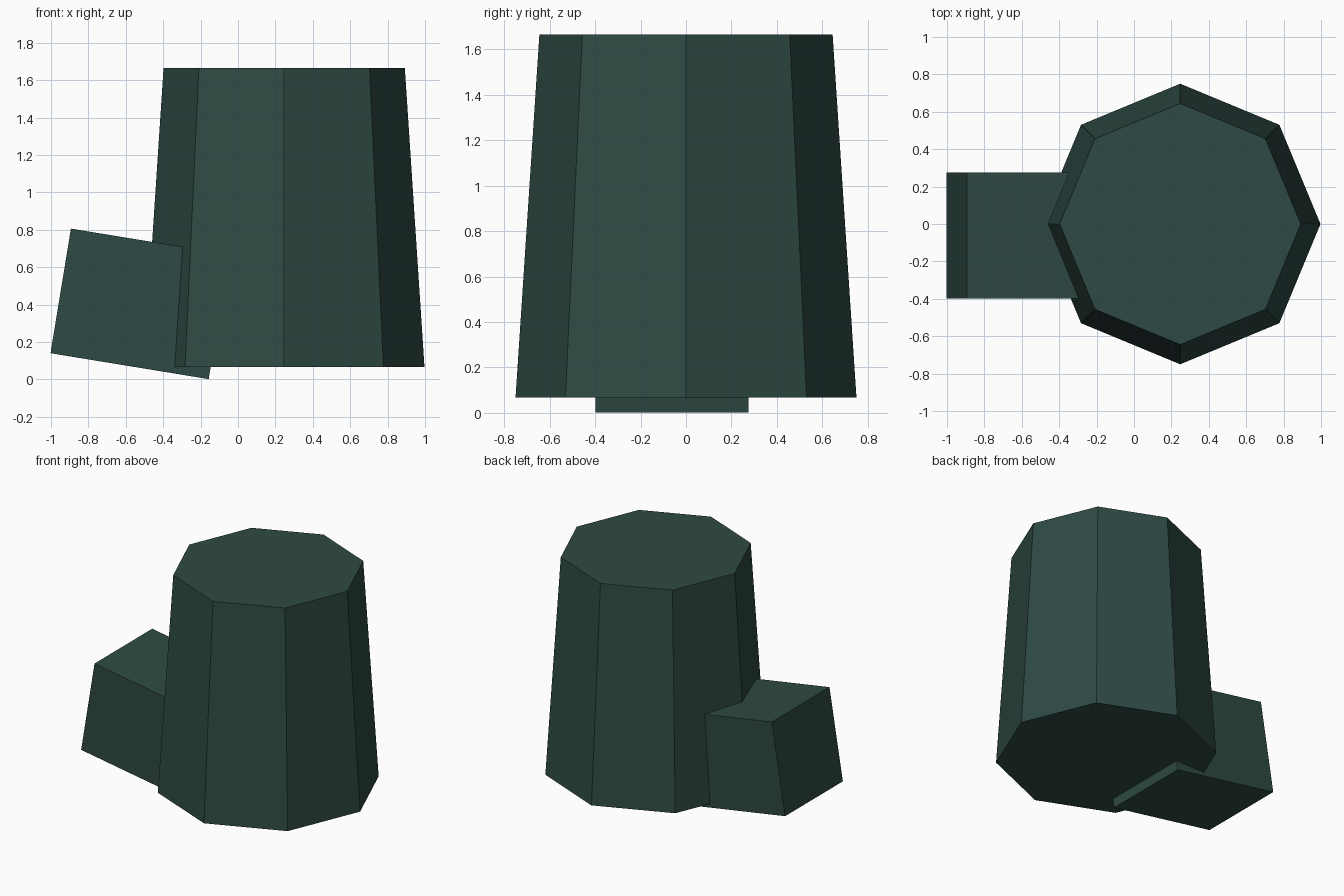
import bpy, math

if "Cube" in bpy.data.objects:
    bpy.data.objects.remove(bpy.data.objects["Cube"])

mat = bpy.data.materials.new("dark green")
mat.diffuse_color = (0.028, 0.068, 0.058, 1)
mat.use_nodes = True
mat.node_tree.nodes["Principled BSDF"].inputs["Base Color"].default_value = mat.diffuse_color

# tapered octagonal tower
bpy.ops.mesh.primitive_cone_add(vertices=8, radius1=0.75, radius2=0.645, depth=1.598,
                                location=(0.247, 0, 0.866))
tower = bpy.context.object
tower.name = "tapered_tower"
tower.data.materials.append(mat)

# tilted block pushed into the tower's side
bpy.ops.mesh.primitive_cube_add(size=1, location=(-0.525, -0.061, 0.404),
                                rotation=(0, math.radians(9.3), 0))
block = bpy.context.object
block.name = "tilted_block"
block.scale = (0.857, 0.673, 0.675)
block.data.materials.append(mat)
